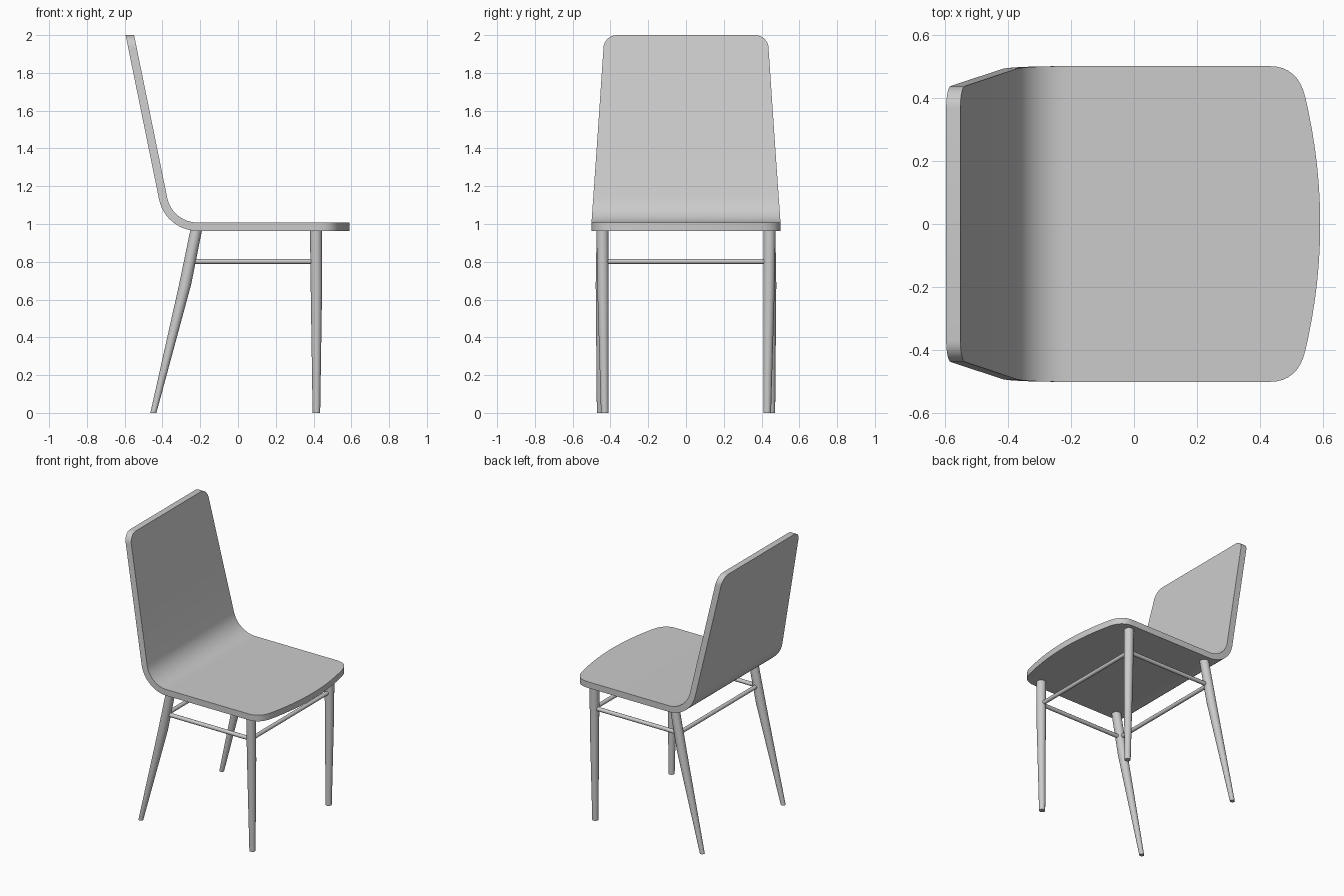
import bpy, bmesh
from math import sin, cos, pi, radians
from mathutils import Vector

if "Cube" in bpy.data.objects:
    bpy.data.objects.remove(bpy.data.objects["Cube"])

grey = bpy.data.materials.new("plain grey")
grey.use_nodes = True
COLOUR = (0.6, 0.6, 0.6, 1)
grey.diffuse_color = COLOUR
grey.node_tree.nodes["Principled BSDF"].inputs["Base Color"].default_value = COLOUR


def finish(name, bm):
    bmesh.ops.recalc_face_normals(bm, faces=bm.faces)
    mesh = bpy.data.meshes.new(name)
    bm.to_mesh(mesh)
    bm.free()
    mesh.materials.append(grey)
    obj = bpy.data.objects.new(name, mesh)
    bpy.context.collection.objects.link(obj)
    bpy.ops.object.select_all(action='DESELECT')
    obj.select_set(True)
    bpy.context.view_layer.objects.active = obj
    bpy.ops.object.shade_smooth_by_angle(angle=radians(35))
    return obj


def loft(name, rings):
    """Skin a row of equal closed rings and cap both ends."""
    bm = bmesh.new()
    rows = [[bm.verts.new(p) for p in ring] for ring in rings]
    n = len(rows[0])
    for a, b in zip(rows, rows[1:]):
        for i in range(n):
            j = (i + 1) % n
            bm.faces.new((a[i], a[j], b[j], b[i]))
    bm.faces.new(rows[0])
    bm.faces.new(rows[-1])
    return finish(name, bm)


def disc(centre, radius, axis='Z', sides=20):
    c = Vector(centre)
    ring = []
    for i in range(sides):
        u, v = radius * cos(2 * pi * i / sides), radius * sin(2 * pi * i / sides)
        ring.append(c + Vector({'X': (0, u, v), 'Y': (u, 0, v), 'Z': (u, v, 0)}[axis]))
    return ring


# Bent shell: stations of (inner x, inner z, outer x, outer z, half width)
TOP, BOTTOM = 1.008, 0.964
stations = []

# Bowed front edge of the seat, then its rounded corner
for y in (0.01, 0.06, 0.12, 0.18, 0.24, 0.3, 0.36):
    x = 0.59 - 0.047 * (y / 0.4) ** 2
    stations.append((x, TOP, x, BOTTOM, y))
for i in range(9):
    t = i / 8
    x = (1 - t) ** 2 * 0.543 + 2 * t * (1 - t) * 0.52 + t * t * 0.43
    y = (1 - t) ** 2 * 0.4 + (1 - (1 - t) ** 2) * 0.5
    stations.append((x, TOP, x, BOTTOM, y))

# Bend between seat and back
BEND = radians(78.5)
cx, cz, r_in, r_out = -0.215, 1.171, 0.163, 0.207
for i in range(13):
    a = BEND * i / 12
    stations.append((cx - r_in * sin(a), cz - r_in * cos(a),
                     cx - r_out * sin(a), cz - r_out * cos(a),
                     0.5 - 0.009 * (i / 12) ** 2))

# Leaning, tapering back with rounded top corners
xi, zi, xo, zo, w0 = stations[-1]


def back_station(z, w):
    ti, to = (z - zi) / (2 - zi), (z - zo) / (2 - zo)
    return (xi + (-0.55 - xi) * ti, z, xo + (-0.595 - xo) * to, z, w)


stations.append(back_station(1.5, 0.466))
for i in range(9):
    a = pi / 2 * i / 8
    stations.append(back_station(1.93 + 0.07 * sin(a), 0.367 + 0.07 * cos(a)))

loft("seat_and_back_shell",
     [[(a, -w, b), (a, w, b), (c, w, d), (c, -w, d)] for a, b, c, d, w in stations])

# Legs and stretchers
RAIL_Z = 0.802
for side, s in (("left", 1), ("right", -1)):
    # the chair faces +x, so +y is its left-hand side
    loft("front_leg_" + side, [disc((0.413, s * 0.442, 0.97), 0.032),
                               disc((0.415, s * 0.439, 0.65), 0.030),
                               disc((0.415, s * 0.430, 0), 0.020)])
    loft("back_leg_" + side, [disc((-0.22, s * 0.442, 0.975), 0.031),
                              disc((-0.28, s * 0.446, 0.68), 0.032),
                              disc((-0.448, s * 0.456, 0), 0.016)])
    loft("side_stretcher_" + side, [disc((-0.255, s * 0.442, RAIL_Z), 0.014, 'X', 12),
                                    disc((0.413, s * 0.442, RAIL_Z), 0.014, 'X', 12)])
for name, x in (("front_stretcher", 0.413), ("back_stretcher", -0.255)):
    loft(name, [disc((x, y, RAIL_Z), 0.014, 'Y', 12) for y in (-0.442, 0.442)])
